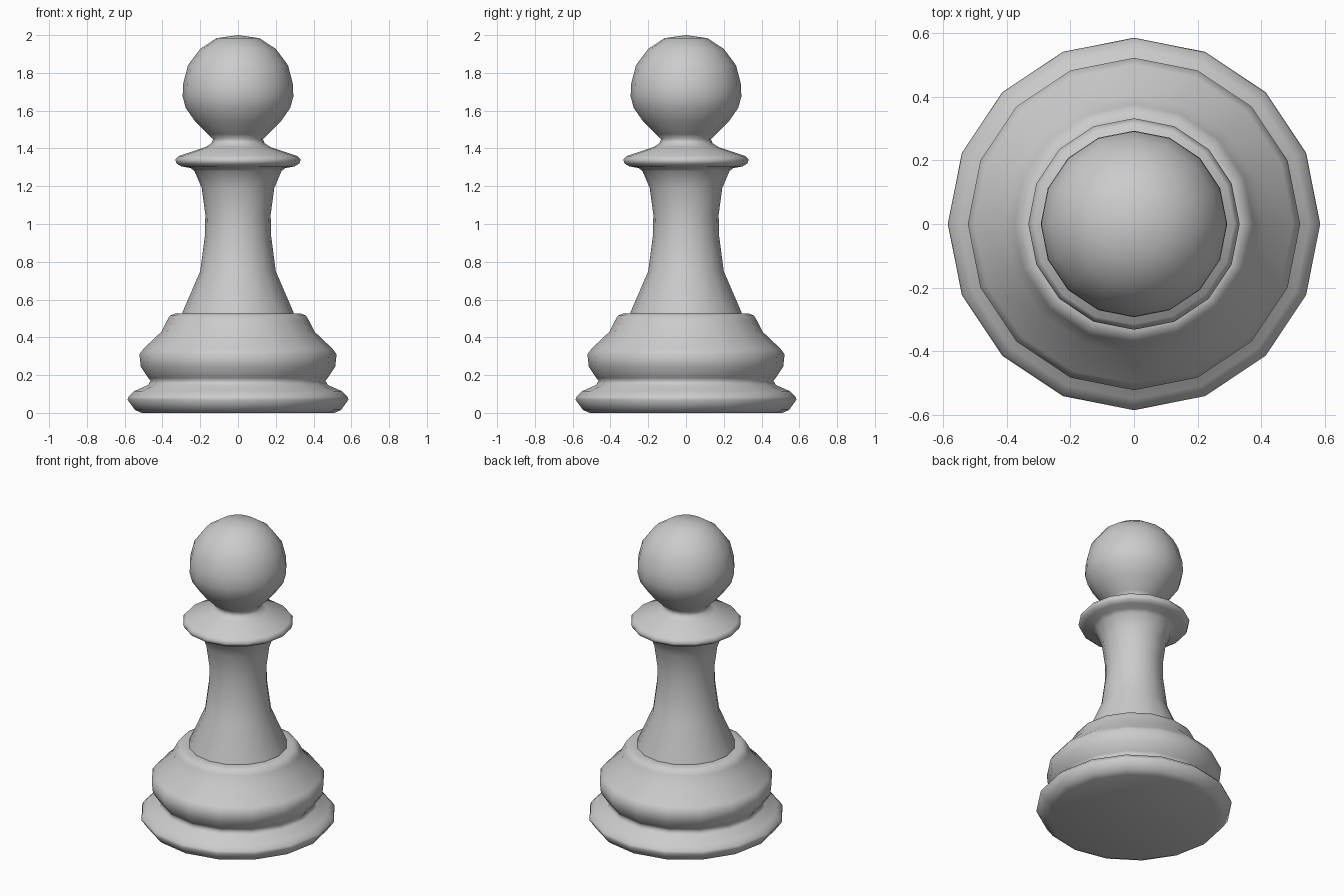
import bpy, bmesh, math

if "Cube" in bpy.data.objects:
    bpy.data.objects.remove(bpy.data.objects["Cube"])

SIDES = 16


def lathe(name, profile):
    """Spin (radius, height) points around z; radius 0 becomes a pole."""
    bm = bmesh.new()
    rings = []
    for r, z in profile:
        if r == 0:
            rings.append([bm.verts.new((0, 0, z))] * SIDES)
        else:
            rings.append([bm.verts.new((r * math.cos(2 * math.pi * i / SIDES),
                                        r * math.sin(2 * math.pi * i / SIDES), z))
                          for i in range(SIDES)])
    for a, b in zip(rings, rings[1:]):
        for i in range(SIDES):
            j = (i + 1) % SIDES
            bm.faces.new(list(dict.fromkeys((a[i], a[j], b[j], b[i]))))
    bmesh.ops.recalc_face_normals(bm, faces=bm.faces)
    mesh = bpy.data.meshes.new(name)
    bm.to_mesh(mesh)
    bm.free()
    obj = bpy.data.objects.new(name, mesh)
    bpy.context.collection.objects.link(obj)
    bpy.ops.object.select_all(action='DESELECT')
    obj.select_set(True)
    bpy.context.view_layer.objects.active = obj
    bpy.ops.object.shade_smooth_by_angle(angle=math.radians(75))
    return obj


# Foot disc, waist groove and bulging upper base
base = [(0, 0), (0.51, 0), (0.545, 0.015), (0.585, 0.07), (0.58, 0.085),
        (0.55, 0.115), (0.475, 0.148), (0.463, 0.17), (0.475, 0.185),
        (0.515, 0.245), (0.522, 0.31), (0.50, 0.34), (0.405, 0.43),
        (0.375, 0.49), (0.36, 0.515), (0.335, 0.525), (0.295, 0.525)]
# Concave stem
stem = [(0.293, 0.535), (0.20, 0.75), (0.175, 0.94), (0.173, 1.05),
        (0.192, 1.19), (0.23, 1.28)]
# Thin collar and neck
collar = [(0.25, 1.296), (0.30, 1.305), (0.325, 1.32), (0.332, 1.34),
          (0.315, 1.36), (0.17, 1.408), (0.14, 1.428), (0.132, 1.45)]
# Ball head
head = [(0.16, 1.475), (0.228, 1.545), (0.277, 1.615), (0.293, 1.675),
        (0.291, 1.74), (0.265, 1.84), (0.20, 1.927), (0.113, 1.984), (0, 2.0)]

lathe("turned_body", base + stem + collar + head)
